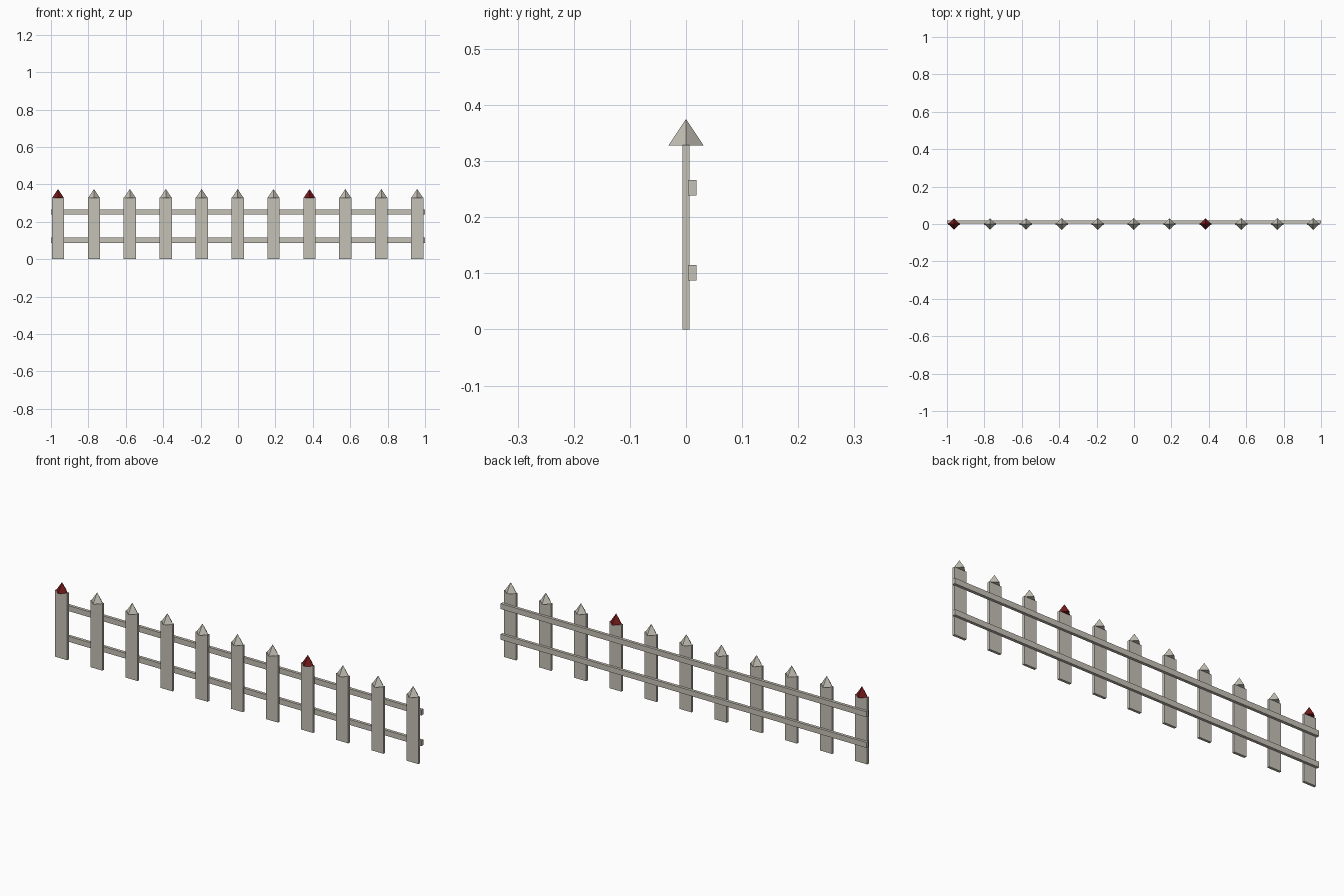
import bpy
import math

if "Cube" in bpy.data.objects:
    bpy.data.objects.remove(bpy.data.objects["Cube"])


def material(name, rgb):
    m = bpy.data.materials.new(name)
    m.diffuse_color = (*rgb, 1.0)
    m.use_nodes = True
    m.node_tree.nodes["Principled BSDF"].inputs["Base Color"].default_value = m.diffuse_color
    return m


WOOD = material("weathered_white", (0.56, 0.54, 0.47))
RED = material("dark_red", (0.18, 0.01, 0.011))


def box(name, lo, hi, mat):
    centre = [(a + b) / 2 for a, b in zip(lo, hi)]
    bpy.ops.mesh.primitive_cube_add(size=1, location=centre)
    ob = bpy.context.object
    ob.name = name
    ob.scale = [b - a for a, b in zip(lo, hi)]
    bpy.ops.object.transform_apply(location=False, rotation=False, scale=True)
    ob.data.materials.append(mat)


# Pickets with four-sided pointed caps, two of them red
COUNT, START, STEP = 11, -0.962, 0.192
RED_CAPS = (0, 7)
for i in range(COUNT):
    x = START + i * STEP
    box(f"picket_{i + 1}", (x - 0.033, -0.0063, 0), (x + 0.033, 0.0063, 0.329), WOOD)
    bpy.ops.mesh.primitive_cone_add(vertices=4, radius1=0.0315, radius2=0,
                                    depth=0.047, location=(x, 0, 0.3515))
    cap = bpy.context.object
    cap.name = f"picket_cap_{i + 1}"
    cap.data.materials.append(RED if i in RED_CAPS else WOOD)

# Two long rails behind the pickets
for name, z in (("lower_rail", 0.101), ("upper_rail", 0.2525)):
    box(name, (-1, 0.004, z - 0.0135), (1, 0.019, z + 0.0135), WOOD)
